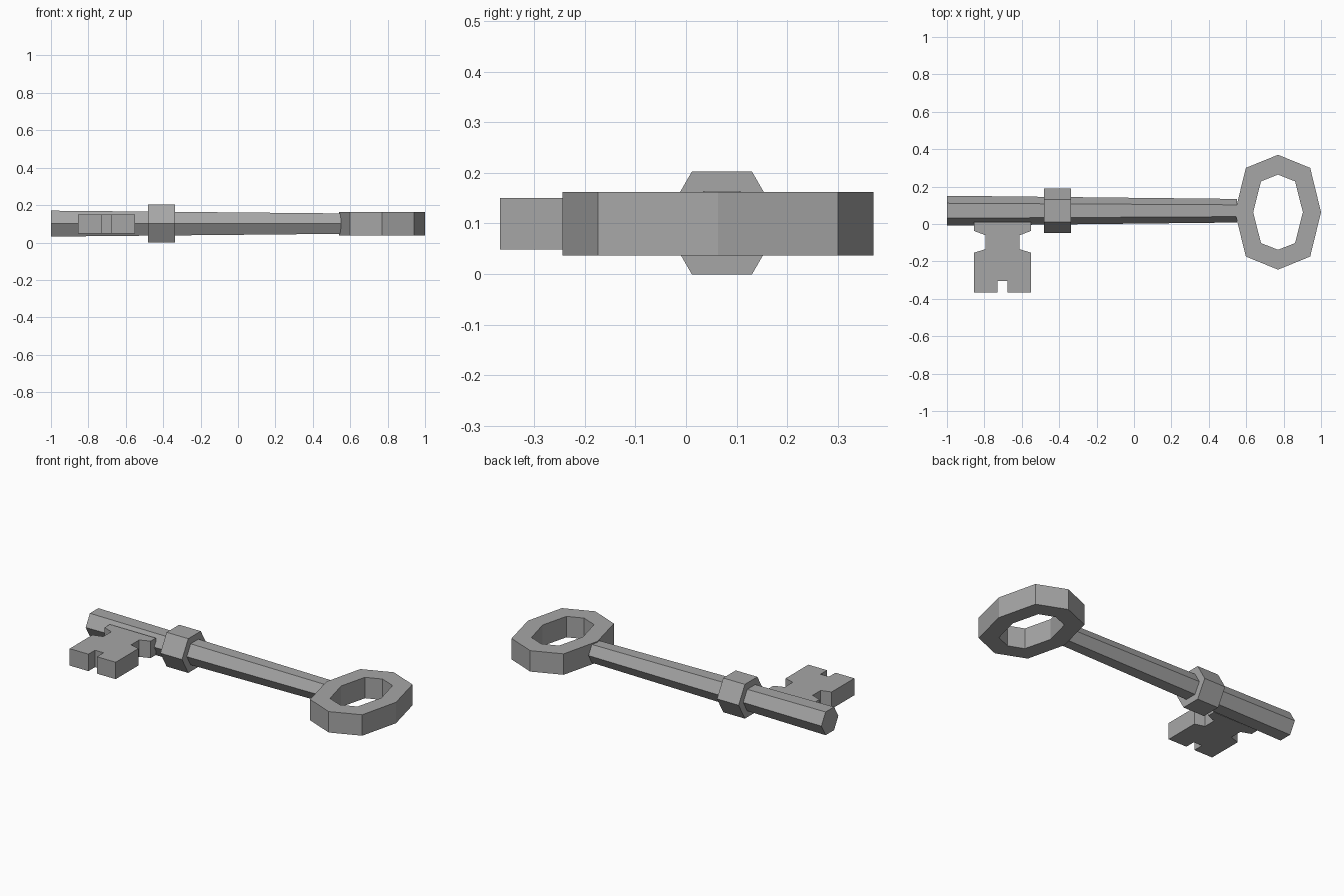
import bpy, bmesh, math

if "Cube" in bpy.data.objects:
    bpy.data.objects.remove(bpy.data.objects["Cube"])

metal = bpy.data.materials.new("grey metal")
metal.diffuse_color = (0.38, 0.38, 0.38, 1)
metal.use_nodes = True
metal.node_tree.nodes["Principled BSDF"].inputs["Base Color"].default_value = metal.diffuse_color


def finish(bm, name):
    bmesh.ops.recalc_face_normals(bm, faces=bm.faces)
    mesh = bpy.data.meshes.new(name)
    bm.to_mesh(mesh)
    bm.free()
    mesh.materials.append(metal)
    ob = bpy.data.objects.new(name, mesh)
    bpy.context.collection.objects.link(ob)
    return ob


def hex_bar(name, x0, x1, r0, r1, y=0.071, z=0.101):
    """Six-sided bar along x, flats at top and bottom."""
    bm = bmesh.new()
    rings = [[bm.verts.new((x, y + r * math.cos(i * math.pi / 3),
                            z + r * math.sin(i * math.pi / 3))) for i in range(6)]
             for x, r in ((x0, r0), (x1, r1))]
    for ring in rings:
        bm.faces.new(ring)
    for i in range(6):
        j = (i + 1) % 6
        bm.faces.new((rings[0][i], rings[0][j], rings[1][j], rings[1][i]))
    return finish(bm, name)


# Tapered shaft and collar
hex_bar("shaft", -1.0, 0.55, 0.08, 0.063)
hex_bar("collar", -0.48, -0.337, 0.118, 0.118)


# Eight-sided bow (ring handle)
def octagon(cx, cy, rx, ry, dx, dy):
    return [(cx + rx, cy), (cx + dx, cy + dy), (cx, cy + ry), (cx - dx, cy + dy),
            (cx - rx, cy), (cx - dx, cy - dy), (cx, cy - ry), (cx + dx, cy - dy)]


bm = bmesh.new()
outer = octagon(0.77, 0.063, 0.23, 0.307, 0.172, 0.237)
inner = octagon(0.77, 0.063, 0.133, 0.201, 0.091, 0.165)
loops = [[bm.verts.new((x, y, z)) for x, y in pts]
         for pts, z in ((outer, 0.037), (outer, 0.162), (inner, 0.162), (inner, 0.037))]
for k in range(4):
    a, b = loops[k], loops[(k + 1) % 4]
    for i in range(8):
        j = (i + 1) % 8
        bm.faces.new((a[i], a[j], b[j], b[i]))
finish(bm, "bow")

# Toothed bit: half outline mirrored about its centre line
half = [(0.152, 0.012), (0.152, -0.037), (0.092, -0.06), (0.092, -0.135),
        (0.152, -0.153), (0.152, -0.367), (0.028, -0.367), (0.028, -0.305)]
cx = -0.703
outline = [(cx + x, y) for x, y in half] + [(cx - x, y) for x, y in reversed(half)]
bm = bmesh.new()
face = bm.faces.new([bm.verts.new((x, y, 0.049)) for x, y in outline])
ext = bmesh.ops.extrude_face_region(bm, geom=[face], use_keep_orig=True)
bmesh.ops.translate(bm, vec=(0, 0, 0.101),
                    verts=[v for v in ext["geom"] if isinstance(v, bmesh.types.BMVert)])
finish(bm, "bit")
